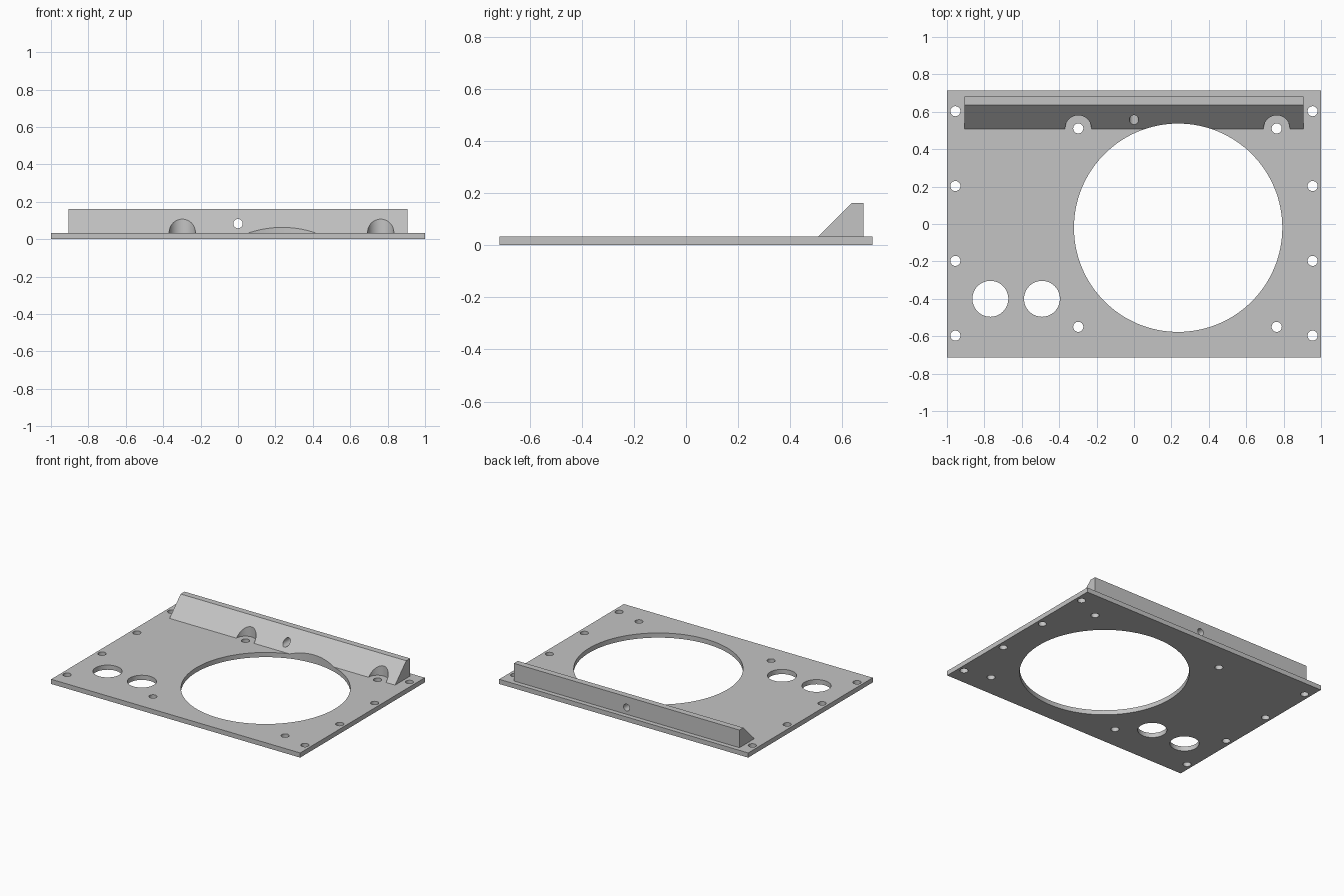
import bpy, bmesh, math
from mathutils import Matrix, Vector

cube = bpy.data.objects.get("Cube")
if cube:
    bpy.data.objects.remove(cube)

T = 0.034                      # plate thickness
HALF_X, HALF_Y = 1.0, 0.715
FAN = (0.236, -0.02)           # large opening centre
FAN_R = 0.557
SCREW_X = (-0.298, 0.763)

grey = bpy.data.materials.new("plain grey")
grey.use_nodes = True
colour = (0.55, 0.55, 0.55, 1)
grey.diffuse_color = colour
grey.node_tree.nodes["Principled BSDF"].inputs["Base Color"].default_value = colour


def make_object(name, bm):
    bmesh.ops.recalc_face_normals(bm, faces=bm.faces)
    mesh = bpy.data.meshes.new(name)
    bm.to_mesh(mesh)
    bm.free()
    mesh.materials.append(grey)
    obj = bpy.data.objects.new(name, mesh)
    bpy.context.collection.objects.link(obj)
    return obj


def extrude_profile(name, points, direction):
    bm = bmesh.new()
    face = bm.faces.new([bm.verts.new(p) for p in points])
    out = bmesh.ops.extrude_face_region(bm, geom=[face])
    verts = [v for v in out["geom"] if isinstance(v, bmesh.types.BMVert)]
    bmesh.ops.translate(bm, vec=Vector(direction), verts=verts)
    return make_object(name, bm)


def add_drill(bm, x, y, z, r, along_y=False, segments=48):
    turn = Matrix.Rotation(math.pi / 2 if along_y else 0, 4, "X")
    bmesh.ops.create_cone(bm, cap_ends=True, segments=segments, radius1=r, radius2=r,
                          depth=1, matrix=Matrix.Translation((x, y, z)) @ turn)


def cut(obj, drills):
    # Subtract the drills, bake the result and drop the helper
    cutter = make_object(obj.name + "_cutter", drills)
    cutter.hide_render = True
    mod = obj.modifiers.new("holes", "BOOLEAN")
    mod.operation, mod.solver, mod.object = "DIFFERENCE", "EXACT", cutter
    bpy.ops.object.select_all(action="DESELECT")
    obj.select_set(True)
    bpy.context.view_layer.objects.active = obj
    bpy.ops.object.modifier_apply(modifier=mod.name)
    bpy.data.objects.remove(cutter)
    bpy.ops.object.shade_smooth_by_angle(angle=math.radians(30))


# Flat base plate
corners = [(sx * HALF_X, sy * HALF_Y, 0) for sx, sy in ((-1, -1), (1, -1), (1, 1), (-1, 1))]
plate = extrude_profile("base_plate", corners, (0, 0, T))
drills = bmesh.new()
add_drill(drills, *FAN, 0, FAN_R, segments=128)
for x in (-0.768, -0.492):                       # two round ports
    add_drill(drills, x, -0.4, 0, 0.096, segments=64)
for x in SCREW_X:                                # screws around the opening
    for y in (0.511, -0.55):
        add_drill(drills, x, y, 0, 0.027)
for side in (-1, 1):                             # edge screws
    for i in range(4):
        add_drill(drills, side * 0.955, 0.603 - 0.4 * i, 0, 0.027)
cut(plate, drills)

# Sloped rail near the back edge
W, TOP = 0.906, 0.162
profile = [(-W, 0.508, T), (-W, 0.681, T), (-W, 0.681, TOP), (-W, 0.636, TOP)]
rail = extrude_profile("sloped_rail", profile, (2 * W, 0, 0))
drills = bmesh.new()
add_drill(drills, *FAN, 0, FAN_R, segments=128)
for x in SCREW_X:                                # screw head clearances
    add_drill(drills, x, 0.511, 0, 0.07, segments=64)
add_drill(drills, 0, 0.6, 0.083, 0.025, along_y=True)
cut(rail, drills)
